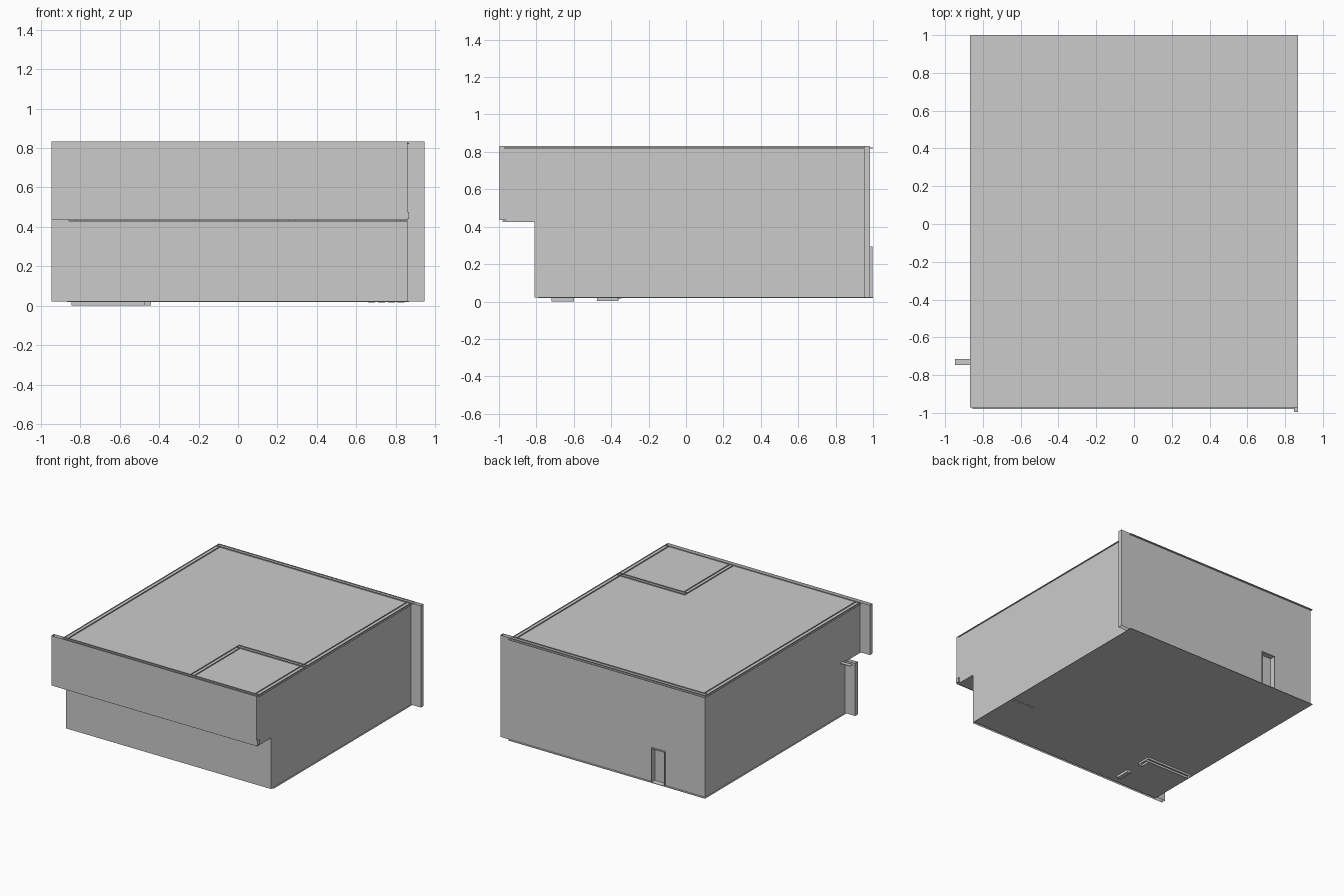
import bpy, bmesh

if "Cube" in bpy.data.objects:
    bpy.data.objects.remove(bpy.data.objects["Cube"])

T = 0.034                       # wall thickness
BOT, MID, TOP = 0.021, 0.435, 0.832


def prism(name, axis, pts, lo, hi, open_ends=False):
    """Extrude a (horizontal, z) profile along 'x' or 'y'.
    open_ends leaves out the faces at the very top and bottom."""
    bm = bmesh.new()

    def ring(d):
        return [bm.verts.new((d, h, z) if axis == 'x' else (h, d, z)) for h, z in pts]
    a, b = ring(lo), ring(hi)
    bm.faces.new(a)
    bm.faces.new(b)
    zs = [z for _, z in pts]
    n = len(pts)
    for i in range(n):
        j = (i + 1) % n
        if open_ends and zs[i] == zs[j] and zs[i] in (min(zs), max(zs)):
            continue
        bm.faces.new((a[i], a[j], b[j], b[i]))
    bmesh.ops.recalc_face_normals(bm, faces=bm.faces)
    me = bpy.data.meshes.new(name)
    bm.to_mesh(me)
    bm.free()
    ob = bpy.data.objects.new(name, me)
    bpy.context.collection.objects.link(ob)
    return ob


def box(name, x, y, z, open_ends=False):
    pts = [(x[0], z[0]), (x[1], z[0]), (x[1], z[1]), (x[0], z[1])]
    return prism(name, 'y', pts, y[0], y[1], open_ends)


# Front walls: the upper storey overhangs, both run past the left corner
box("upper_front_wall", (-0.947, 0.859), (-0.997, -0.997 + T), (MID, TOP), True)
box("lower_front_wall", (-0.947, 0.859), (-0.81, -0.81 + T), (BOT, MID + 0.005), True)
box("front_wall_cap", (-0.947, -0.859), (-0.746, -0.714), (0.438, 0.443))
box("corner_trim", (0.848, 0.867), (-0.995, -0.963), (0.44, 0.475))

# Side walls with a stepped front edge
side = [(-0.997 + T, TOP), (-0.997 + T, MID - 0.005), (-0.81 + T, MID - 0.005),
        (-0.81 + T, BOT), (0.952, BOT), (0.952, TOP)]
prism("right_wall", 'x', side, 0.859 - T, 0.859, True)
prism("left_wall", 'x', side, -0.859, -0.859 + T, True)

# Back wall with doorway, running past the right corner
D0, D1, DH = -0.51, -0.39, 0.295
back = [(-0.859, BOT), (D0, BOT), (D0, DH), (D1, DH), (D1, BOT),
        (0.947, BOT), (0.947, TOP), (-0.859, TOP)]
prism("back_wall", 'y', back, 0.985 - T, 0.985, True)

# Door frame and recessed door
frame = [(D0, BOT), (D0, DH), (D1, DH), (D1, BOT),
         (D1 - 0.006, BOT), (D1 - 0.006, DH - 0.006), (D0 + 0.006, DH - 0.006), (D0 + 0.006, BOT)]
prism("door_frame", 'y', frame, 0.95, 0.998)
box("door", (D0, D1), (0.948, 0.956), (BOT, DH))

# Floor, middle floor and roof slabs
box("floor", (-0.868, 0.868), (-0.79, 1.0), (0.019, 0.023))
box("middle_floor", (-0.855, 0.855), (-0.98, 0.97), (0.425, 0.432))
box("roof", (-0.868, 0.868), (-0.972, 1.0), (0.819, 0.824))

# Upper corner room, its wall tops just breaking through the roof
room = [((0.255, 0.855), (-0.382, -0.35)), ((0.255, 0.287), (-0.963, -0.382))]
for i, (x, y) in enumerate(room):
    box(f"upper_partition_{i}", x, y, (0.432, TOP), True)

# Lower corner room with a doorway, wall feet just below the floor
lower = [((-0.845, -0.44), (-0.395, -0.36)), ((-0.475, -0.44), (-0.475, -0.395)),
         ((-0.475, -0.44), (-0.72, -0.60))]
for i, (x, y) in enumerate(lower):
    box(f"lower_partition_{i}", x, y, (0.002, 0.425), True)
box("lower_partition_foot", (-0.475, -0.44), (-0.72, -0.60), (0.0, 0.004))

# Small fittings showing under the floor
for i in range(4):
    x = 0.66 + i * 0.05
    box(f"step_foot_{i}", (x, x + 0.035), (-0.37, -0.345), (0.016, 0.03))
